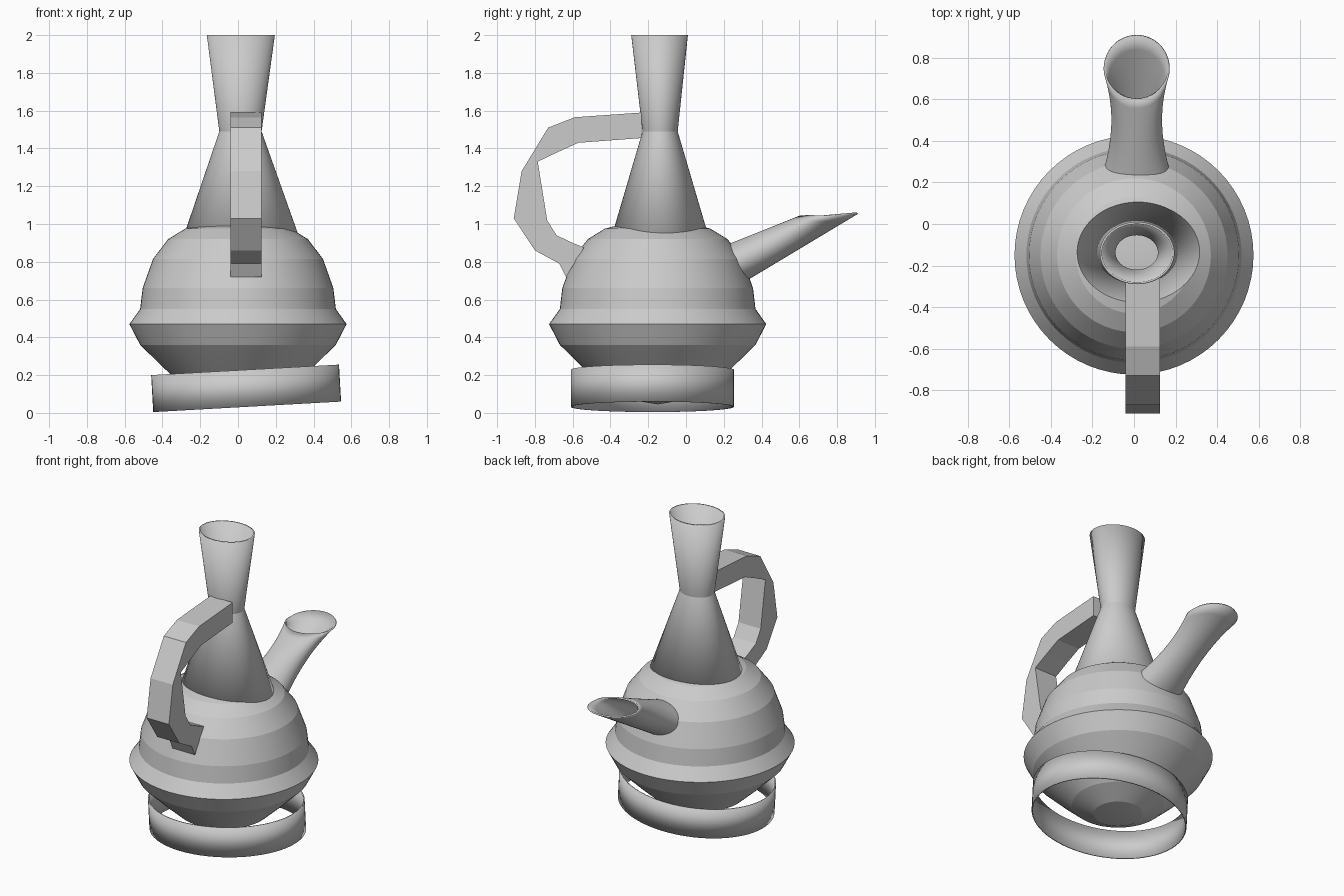
import bpy, bmesh, math
from mathutils import Vector

if "Cube" in bpy.data.objects:
    bpy.data.objects.remove(bpy.data.objects["Cube"], do_unlink=True)

SEG = 64
grey = bpy.data.materials.new("plain_grey")
grey.use_nodes = True
colour = (0.6, 0.6, 0.6, 1)
grey.diffuse_color = colour
for node in grey.node_tree.nodes:
    if node.type == "BSDF_PRINCIPLED":
        node.inputs["Base Color"].default_value = colour


def finish(name, bm, smooth=8, wall=0):
    bmesh.ops.remove_doubles(bm, verts=bm.verts, dist=1e-5)
    bmesh.ops.recalc_face_normals(bm, faces=bm.faces)
    mesh = bpy.data.meshes.new(name)
    bm.to_mesh(mesh)
    bm.free()
    mesh.materials.append(grey)
    obj = bpy.data.objects.new(name, mesh)
    bpy.context.collection.objects.link(obj)
    if smooth:
        bpy.ops.object.select_all(action="DESELECT")
        obj.select_set(True)
        bpy.context.view_layer.objects.active = obj
        bpy.ops.object.shade_smooth_by_angle(angle=math.radians(smooth))
    if wall:
        shell = obj.modifiers.new("wall", "SOLIDIFY")
        shell.thickness = wall
        shell.offset = -1
    return obj


def loft(rings):
    """Skin elliptical rings given as (centre, half axis a, half axis b)."""
    bm = bmesh.new()
    loops = []
    for centre, a, b in rings:
        angles = [2 * math.pi * i / SEG for i in range(SEG)]
        loops.append([bm.verts.new(Vector(centre) + Vector(a) * math.cos(t)
                                   + Vector(b) * math.sin(t)) for t in angles])
    for low, high in zip(loops, loops[1:]):
        for i in range(SEG):
            j = (i + 1) % SEG
            bm.faces.new((low[i], low[j], high[j], high[i]))
    return bm


def level(x, y, z, rx, ry):
    return ((x, y, z), (rx, 0, 0), (0, ry, 0))


# Faceted round body with a protruding belt
profile = [(0, 0.045), (0.15, 0.07), (0.28, 0.135), (0.39, 0.235), (0.518, 0.36),
           (0.575, 0.47), (0.518, 0.55), (0.505, 0.66), (0.45, 0.815),
           (0.37, 0.92), (0.28, 0.975), (0.15, 1.01), (0, 1.025)]
bm = bmesh.new()
points = [bm.verts.new((r, 0, z)) for r, z in profile]
edges = [bm.edges.new(pair) for pair in zip(points, points[1:])]
bmesh.ops.spin(bm, geom=points + edges, cent=(0, 0, 0), axis=(0, 0, 1),
               angle=2 * math.pi, steps=SEG)
bmesh.ops.translate(bm, verts=bm.verts, vec=(0, -0.15, 0))
finish("body", bm)

# Neck cone with flared open mouth
finish("neck", loft([level(0.017, -0.137, 0.95, 0.3, 0.252),
                     level(0.013, -0.137, 1.49, 0.112, 0.093),
                     level(0.015, -0.14, 2.0, 0.18, 0.15)]), wall=0.01)

# Tilted open foot ring
foot = finish("foot_ring", loft([level(0, 0, -0.098, 0.498, 0.432),
                                 level(0, 0, 0.098, 0.498, 0.432)]), wall=0.008)
foot.location = (0.043, -0.178, 0.13)
foot.rotation_euler.y = math.radians(-3.2)

# Waisted spout with a level lip, running between its upper and lower lines
upper = Vector((0.013, 0.15, 0.853)), Vector((0.013, 0.605, 1.035))
lower = Vector((0.013, 0.235, 0.66)), Vector((0.013, 0.905, 1.062))
rings = []
for i in range(11):
    t = i / 10
    top, bottom = upper[0].lerp(upper[1], t), lower[0].lerp(lower[1], t)
    width = 0.112 + 0.19 * (t - 0.55) ** 2
    rings.append(((top + bottom) / 2, (width, 0, 0), (bottom - top) / 2))
finish("spout", loft(rings), smooth=20, wall=0.01)

# Angular handle: outer and inner outlines paired into a rectangular bar
outer = [(-0.235, 1.59), (-0.59, 1.565), (-0.73, 1.51), (-0.87, 1.28),
         (-0.912, 1.03), (-0.8, 0.86), (-0.67, 0.79), (-0.635, 0.72)]
inner = [(-0.235, 1.455), (-0.57, 1.43), (-0.68, 1.38), (-0.785, 1.33),
         (-0.735, 1.02), (-0.685, 0.94), (-0.6, 0.9), (-0.54, 0.875)]
bm = bmesh.new()
sections = [[bm.verts.new((x, y, z)) for x, (y, z) in
             ((-0.04, o), (0.125, o), (0.125, i), (-0.04, i))]
            for o, i in zip(outer, inner)]
for a, b in zip(sections, sections[1:]):
    for k in range(4):
        n = (k + 1) % 4
        bm.faces.new((a[k], a[n], b[n], b[k]))
bm.faces.new(sections[0])
bm.faces.new(sections[-1])
finish("handle", bm, smooth=0)
